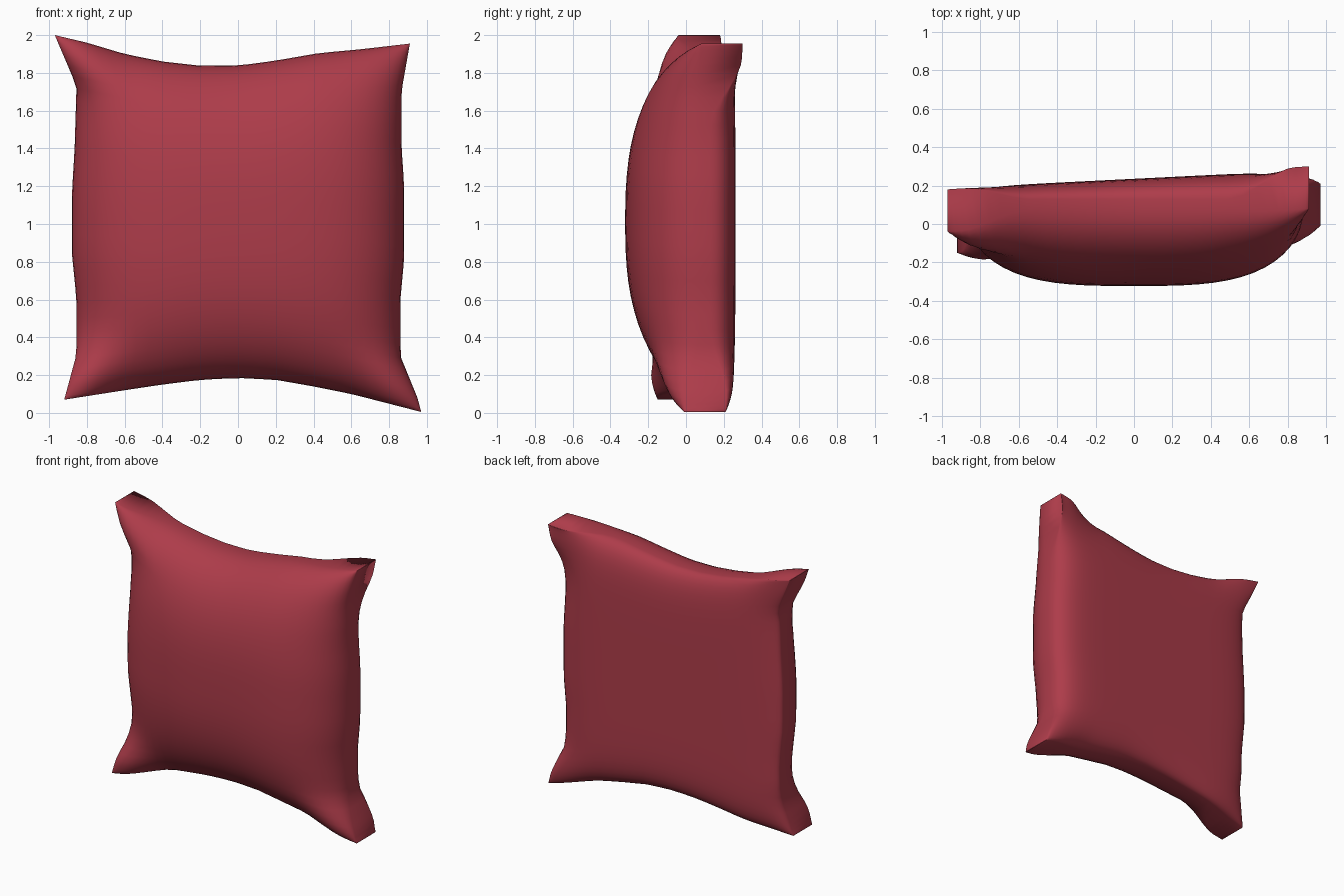
import bpy, bmesh, math

if "Cube" in bpy.data.objects:
    bpy.data.objects.remove(bpy.data.objects["Cube"])

N = 32  # grid divisions per side

# outline of the cushion in front view (x, z), each edge from low to high parameter
BOTTOM = [(-.92, .07), (-.6, .12), (-.4, .15), (-.2, .175), (0, .185), (.2, .175), (.4, .14), (.6, .1), (.97, .005)]
TOP = [(-.97, 2.0), (-.8, 1.96), (-.6, 1.9), (-.4, 1.86), (-.2, 1.838), (0, 1.838), (.2, 1.865), (.43, 1.905),
       (.65, 1.925), (.91, 1.955)]
LEFT = [(-.92, .07), (-.855, .31), (-.855, .6), (-.88, .85), (-.88, 1.15), (-.865, 1.4), (-.855, 1.73), (-.97, 2.0)]
RIGHT = [(.97, .005), (.95, .08), (.86, .3), (.86, .6), (.88, .82), (.88, 1.2), (.865, 1.42), (.865, 1.7), (.91, 1.955)]


def along(pts, t, axis):
    """Point of a polyline at parameter t, measured along one axis."""
    a = pts[0][axis] + t * (pts[-1][axis] - pts[0][axis])
    for p, q in zip(pts, pts[1:]):
        if a <= q[axis] + 1e-9:
            f = (a - p[axis]) / (q[axis] - p[axis])
            return (p[0] + f * (q[0] - p[0]), p[1] + f * (q[1] - p[1]))
    return pts[-1]


def blend(a, b, c, d, s, t):
    return (1 - s) * (1 - t) * a + s * (1 - t) * b + (1 - s) * t * c + s * t * d


def step(x, lo, hi):
    x = min(1, max(0, (x - lo) / (hi - lo)))
    return x * x * (3 - 2 * x)


def point(u, v, front):
    s, t = (u + 1) / 2, (v + 1) / 2
    bo, to = along(BOTTOM, s, 0), along(TOP, s, 0)
    le, ri = along(LEFT, t, 1), along(RIGHT, t, 1)
    xz = [(1 - t) * bo[k] + t * to[k] + (1 - s) * le[k] + s * ri[k]
          - blend(BOTTOM[0][k], BOTTOM[-1][k], TOP[0][k], TOP[-1][k], s, t) for k in (0, 1)]
    # seam depth, twisted and thick at the four ears
    ear = step(abs(u), .55, .92) * step(abs(v), .55, .92)
    mid = .1 + ear * (blend(-.04, .1, .07, .19, s, t) - .1)
    half = .03 + .08 * ear
    if front:
        edge, goal = mid - half, -.322
        w = (1 - abs(u) ** 3.3) * (1 - abs(v) ** 2.6)
    else:
        edge, goal = mid + half, .235 + .05 * xz[0]
        w = (1 - abs(u) ** 8) * (1 - abs(v) ** 8)
    y = edge + (goal - edge) * math.sqrt(max(0, w))
    return (xz[0], y, xz[1])


bm = bmesh.new()
par = [math.sin(math.pi / 2 * (2 * i / N - 1)) for i in range(N + 1)]
grids = []
# puffed front panel and flatter back panel
for front in (True, False):
    g = [[bm.verts.new(point(u, v, front)) for v in par] for u in par]
    for i in range(N):
        for j in range(N):
            bm.faces.new((g[i][j], g[i + 1][j], g[i + 1][j + 1], g[i][j + 1]))
    grids.append(g)
# narrow side band joining both panels
ring = ([(i, 0) for i in range(N)] + [(N, j) for j in range(N)]
        + [(i, N) for i in range(N, 0, -1)] + [(0, j) for j in range(N, 0, -1)])
for a, b in zip(ring, ring[1:] + ring[:1]):
    f, k = grids
    bm.faces.new((f[a[0]][a[1]], f[b[0]][b[1]], k[b[0]][b[1]], k[a[0]][a[1]]))
# soften the polyline outline a little
bmesh.ops.recalc_face_normals(bm, faces=bm.faces)
for fc in bm.faces:
    fc.smooth = True

mesh = bpy.data.meshes.new("cushion")
bm.to_mesh(mesh)
bm.free()
cushion = bpy.data.objects.new("cushion", mesh)
bpy.context.collection.objects.link(cushion)
red = bpy.data.materials.new("cushion red")
red.diffuse_color = (.42, .045, .068, 1)
red.use_nodes = True
red.node_tree.nodes["Principled BSDF"].inputs["Base Color"].default_value = red.diffuse_color
mesh.materials.append(red)
